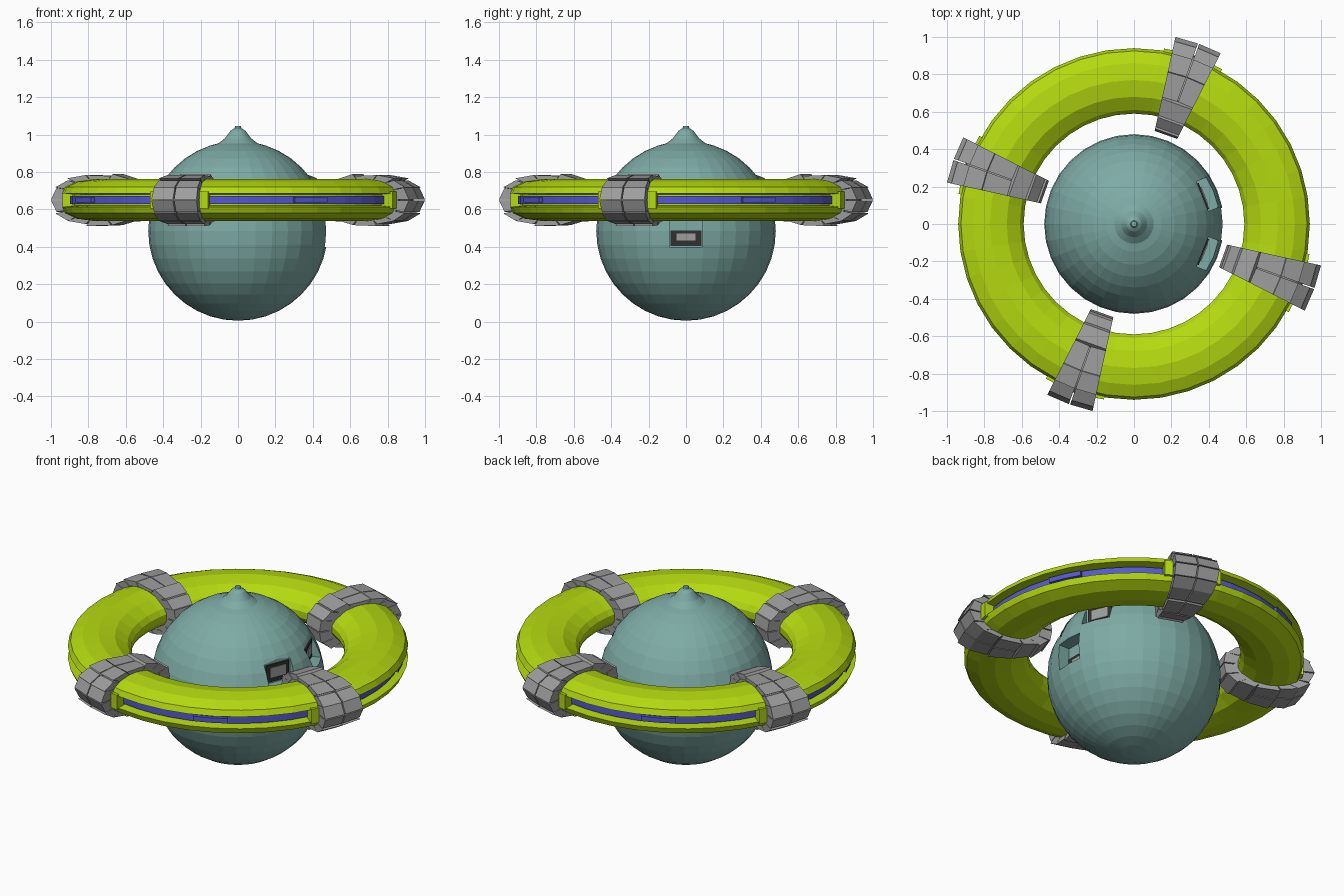
import bpy, bmesh
from math import sin, cos, pi, radians, copysign
from mathutils import Matrix

cube = bpy.data.objects.get("Cube")
if cube:
    bpy.data.objects.remove(cube)


def material(name, r, g, b):
    m = bpy.data.materials.new(name)
    m.use_nodes = True
    m.diffuse_color = (r, g, b, 1)
    m.node_tree.nodes["Principled BSDF"].inputs["Base Color"].default_value = (r, g, b, 1)
    return m


TEAL = material("teal hull", 0.21, 0.41, 0.38)
LIME = material("lime shell", 0.46, 0.70, 0.005)
GREY = material("grey clamp", 0.34, 0.34, 0.34)
BLUE = material("blue light", 0.09, 0.10, 0.62)
DARK = material("dark frame", 0.03, 0.03, 0.03)


def finish(name, bm, mat):
    bmesh.ops.remove_doubles(bm, verts=bm.verts, dist=1e-5)
    bmesh.ops.recalc_face_normals(bm, faces=bm.faces)
    mesh = bpy.data.meshes.new(name)
    bm.to_mesh(mesh)
    bm.free()
    mesh.materials.append(mat)
    ob = bpy.data.objects.new(name, mesh)
    bpy.context.collection.objects.link(ob)
    return ob


def sweep(bm, profile, start=0, end=360, steps=40, closed=True):
    """Turn an (r, z) profile about the z axis, capping partial turns."""
    full = end - start >= 360
    rings = []
    for i in range(steps if full else steps + 1):
        a = radians(start + (end - start) * i / steps)
        rings.append([bm.verts.new((r * cos(a), r * sin(a), z)) for r, z in profile])
    n = len(profile)
    for i in range(steps):
        p, q = rings[i], rings[(i + 1) % len(rings)]
        for j in range(n if closed else n - 1):
            k = (j + 1) % n
            bm.faces.new((p[j], p[k], q[k], q[j]))
    if not full:
        bm.faces.new(rings[0])
        bm.faces.new(rings[-1])


def rect(r0, r1, z0, z1):
    return [(r0, z0), (r1, z0), (r1, z1), (r0, z1)]


def box(name, angle, r0, r1, width, z0, z1, mat):
    """Box set at a distance from the axis and turned about it."""
    bm = bmesh.new()
    bmesh.ops.create_cube(bm, size=1)
    bmesh.ops.scale(bm, vec=(r1 - r0, width, z1 - z0), verts=bm.verts)
    bmesh.ops.translate(bm, vec=((r0 + r1) / 2, 0, (z0 + z1) / 2), verts=bm.verts)
    bmesh.ops.transform(bm, matrix=Matrix.Rotation(radians(angle), 4, "Z"), verts=bm.verts)
    return finish(name, bm, mat)


# Round hull with a pointed cap
R, MID = 0.48, 0.485
hull_profile = []
for i in range(19):
    t = -pi / 2 + pi * i / 20
    hull_profile.append((max(R * cos(t), 0), MID + R * sin(t)))
hull_profile += [(0.105, 0.953), (0.07, 0.98), (0.04, 1.02),
                 (0.018, 1.035), (0.015, 1.046), (0, 1.047)]
bm = bmesh.new()
sweep(bm, hull_profile, steps=32, closed=False)
hull = finish("hull", bm, TEAL)

# Window recesses: two high ones and a low middle one
windows = [("left", 22, 0.62, 0.80, 0.63, 0.735, 0.15),
           ("right", -22, 0.62, 0.80, 0.63, 0.735, 0.15),
           ("middle", 0, 0.40, 0.56, 0.405, 0.488, 0.165)]
for side, angle, z0, z1, p0, p1, width in windows:
    cutter = box(side + "_recess_cutter", angle, 0.395, 0.65, 0.172, z0, z1, TEAL)
    cutter.hide_render = True
    mod = hull.modifiers.new(side + "_recess", "BOOLEAN")
    mod.operation, mod.solver, mod.object = "DIFFERENCE", "EXACT", cutter
    bpy.context.view_layer.objects.active = hull
    bpy.ops.object.modifier_apply(modifier=mod.name)
    bpy.data.objects.remove(cutter)
    box(side + "_window_frame", angle, 0.38, 0.403, width, p0, p1, DARK)
    box(side + "_window_pane", angle, 0.40, 0.408, 0.1, p0 + 0.028, p1 - 0.018, GREY)

# Ring shell, open along its outer rim
AXIS = 0.65
upper = [(0.885, 0.03), (0.94, 0.036), (0.925, 0.07), (0.86, 0.10), (0.77, 0.112),
         (0.68, 0.095), (0.61, 0.05), (0.59, 0.02)]
shell = [(r, AXIS + h) for r, h in upper] + [(r, AXIS - h) for r, h in reversed(upper)]
bm = bmesh.new()
sweep(bm, shell)
finish("ring_shell", bm, LIME)


# Clamp cross-section: a boxy ellipse
def section(t, a, b):
    c, s = cos(t), sin(t)
    return (0.762 + a * copysign(abs(c) ** 0.85, c),
            AXIS + b * copysign(abs(s) ** 0.85, s))


PLATES, HALF = 14, 7.2
for n, place in enumerate(("left", "back", "right", "front")):
    centre = -19.7 + 90 * n

    # Overlapping plates wrapped around the ring
    bm = bmesh.new()
    for k in range(PLATES):
        t0 = 2 * pi * k / PLATES + 0.012
        t1 = 2 * pi * (k + 1) / PLATES - 0.012
        if sin((t0 + t1) / 2) < 0:
            t0, t1 = t1, t0
        grow = 0 if k % 2 else 0.006
        plate = [section(t0, 0.185, 0.113), section(t0, 0.262, 0.136 + grow),
                 section(t1, 0.252, 0.131 + grow), section(t1, 0.185, 0.113)]
        if cos((t0 + t1) / 2) > -0.3:
            spans = [(-HALF, -0.2), (0.2, HALF)]
        else:
            spans = [(-HALF, HALF)]
        for a, b in spans:
            sweep(bm, plate, centre + a, centre + b, 1)
    # Inner band holding the plates together
    band = [section(2 * pi * k / 28, 0.195, 0.118) for k in range(28)]
    sweep(bm, band, centre - HALF + 0.4, centre + HALF - 0.4, 2)
    finish(place + "_clamp", bm, GREY)

    # Rim block closing the slot behind the clamp
    bm = bmesh.new()
    sweep(bm, rect(0.87, 0.952, AXIS - 0.045, AXIS + 0.045), centre - 10, centre + 10, 4)
    finish(place + "_rim_block", bm, LIME)

    # Light strip in the slot, with a raised lamp halfway along
    bm = bmesh.new()
    sweep(bm, rect(0.87, 0.90, AXIS - 0.022, AXIS + 0.022), centre + 9, centre + 81, 10)
    finish(place + "_light_strip", bm, BLUE)
    bm = bmesh.new()
    sweep(bm, rect(0.89, 0.92, AXIS - 0.014, AXIS + 0.016), centre + 39, centre + 51, 2)
    finish(place + "_lamp", bm, BLUE)
